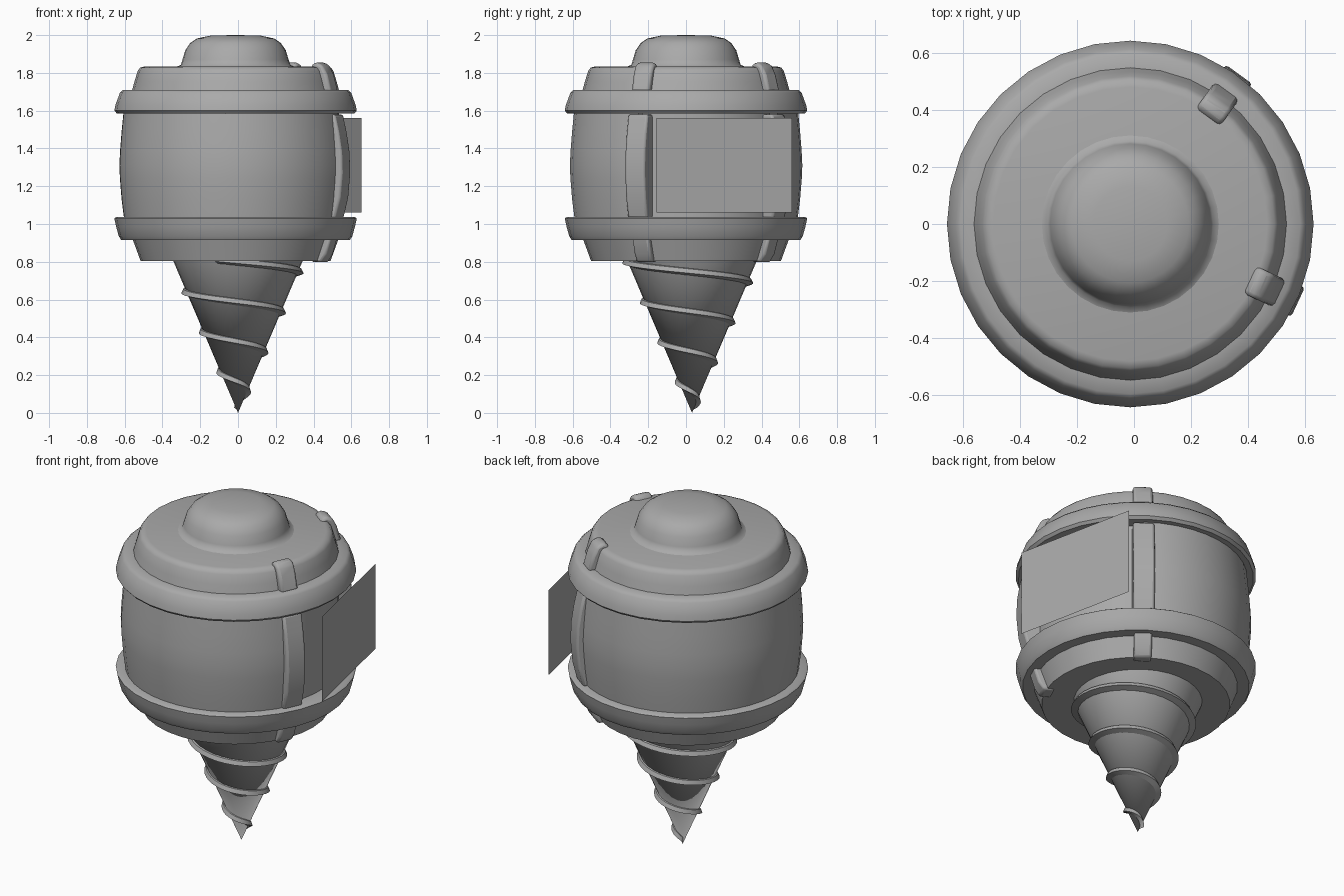
import bpy, bmesh, math
from mathutils import Vector

if "Cube" in bpy.data.objects:
    bpy.data.objects.remove(bpy.data.objects["Cube"])

CX = -0.013                      # axis of the round body
BAR_ANGLES = (-25, 54)           # ribs either side of the window

grey = bpy.data.materials.new("plain grey")
grey.diffuse_color = (0.4, 0.4, 0.4, 1)
grey.use_nodes = True
grey.node_tree.nodes["Principled BSDF"].inputs["Base Color"].default_value = grey.diffuse_color


def finish(name, bm, angle=35, bevel=0, recalc=True):
    if recalc:
        bmesh.ops.recalc_face_normals(bm, faces=bm.faces)
    me = bpy.data.meshes.new(name)
    bm.to_mesh(me)
    bm.free()
    ob = bpy.data.objects.new(name, me)
    bpy.context.collection.objects.link(ob)
    me.materials.append(grey)
    if bevel:
        m = ob.modifiers.new("rounded", 'BEVEL')
        m.width, m.segments = bevel, 2
    bpy.ops.object.select_all(action='DESELECT')
    ob.select_set(True)
    bpy.context.view_layer.objects.active = ob
    bpy.ops.object.shade_smooth_by_angle(angle=math.radians(angle))
    return ob


def lathe(name, profile, cx=CX, cy=0, start=0, end=360, segs=32, angle=35):
    """Turn (radius, z) points, listed bottom to top, about a vertical axis."""
    bm = bmesh.new()
    rings = []
    for i in range(segs + 1):
        a = math.radians(start + (end - start) * i / segs)
        rings.append([bm.verts.new((cx + r * math.cos(a), cy + r * math.sin(a), z))
                      for r, z in profile])
    for p, q in zip(rings, rings[1:]):
        for j in range(len(profile) - 1):
            bm.faces.new((p[j], q[j], q[j + 1], p[j + 1]))
    bmesh.ops.remove_doubles(bm, verts=bm.verts, dist=1e-5)
    return finish(name, bm, angle, recalc=False)


def rib(name, profile, angle, width, bevel):
    """Extrude a (radius, z) outline sideways, standing at an angle on the body."""
    a = math.radians(angle)
    out, side = Vector((math.cos(a), math.sin(a), 0)), Vector((-math.sin(a), math.cos(a), 0))
    bm = bmesh.new()
    pts = [Vector((CX, 0, z)) + out * r - side * width / 2 for r, z in profile]
    face = bm.faces.new([bm.verts.new(p) for p in pts])
    ext = bmesh.ops.extrude_face_region(bm, geom=[face])["geom"]
    bmesh.ops.translate(bm, vec=side * width,
                        verts=[v for v in ext if isinstance(v, bmesh.types.BMVert)])
    return finish(name, bm, 40, bevel)


# Cap, shoulder and upper rim
lathe("dome_cap", [(0.315, 1.832), (0.29, 1.842), (0.281, 1.87), (0.266, 1.92), (0.24, 1.958),
                   (0.205, 1.982), (0.13, 1.998), (0, 2.0)], angle=60)
lathe("upper_shoulder", [(0.55, 1.70), (0.535, 1.755), (0.518, 1.81), (0.505, 1.828),
                         (0.48, 1.834), (0, 1.834)], angle=60)
lathe("upper_rim", [(0.54, 1.59), (0.628, 1.585), (0.642, 1.6), (0.636, 1.63),
                    (0.612, 1.695), (0.595, 1.71), (0.53, 1.71)], angle=50)

# Drum wall, with a shallow window recess between the two ribs
wall = [(0.59, 1.02), (0.604, 1.13), (0.613, 1.24), (0.616, 1.31), (0.612, 1.39),
        (0.604, 1.49), (0.593, 1.6)]
lathe("drum_wall", wall, start=BAR_ANGLES[1], end=360 + BAR_ANGLES[0])
lathe("window_recess", [(0.55, 1.02), (0.55, 1.6)], start=BAR_ANGLES[0],
      end=BAR_ANGLES[1], segs=8)

# Lower rim and underside
lathe("lower_rim", [(0.53, 0.915), (0.605, 0.915), (0.618, 0.935), (0.632, 0.985),
                    (0.642, 1.03), (0.63, 1.038), (0.54, 1.035)], angle=50)
lathe("lower_collar", [(0, 0.805), (0.503, 0.805), (0.545, 0.92)])

# Ribs with matching lugs above and below the rims
for i, a in enumerate(BAR_ANGLES, 1):
    rib(f"side_rib_{i}", [(0.52, 1.03), (0.608, 1.03), (0.636, 1.14), (0.648, 1.27),
                          (0.644, 1.38), (0.628, 1.48), (0.605, 1.58), (0.52, 1.58)],
        a, 0.115, 0.012)
    rib(f"top_lug_{i}", [(0.45, 1.7), (0.58, 1.7), (0.555, 1.79), (0.53, 1.84),
                         (0.495, 1.857), (0.465, 1.845), (0.455, 1.8)], a, 0.105, 0.015)
    rib(f"bottom_lug_{i}", [(0.46, 0.93), (0.46, 0.80), (0.52, 0.797), (0.55, 0.84),
                            (0.578, 0.93)], a, 0.095, 0.012)

# Flat window panel
bm = bmesh.new()
bm.faces.new([bm.verts.new(p) for p in ((0.655, -0.155, 1.06), (0.505, 0.56, 1.06),
                                        (0.505, 0.56, 1.56), (0.655, -0.155, 1.56))])
finish("window_panel", bm, recalc=False)

# Drill cone
DY, TOP, RAD = 0.032, 0.81, 0.345
lathe("drill_cone", [(0, 0), (RAD, TOP)], cx=0, cy=DY, segs=32)

# Spiral cutting edge winding down the cone
bm = bmesh.new()
rows = []
steps = 130
for i in range(steps + 1):
    t = i / steps
    z = 0.81 - 0.775 * t
    a = math.pi + (0.64 - z) / 0.212 * math.tau
    lip = 0.03 * (1 - 0.35 * t)
    row = []
    for dr, dz in ((-0.012, 0.024), (lip * 0.6, 0.015), (lip, -0.008), (-0.012, -0.02)):
        zz = max(z + dz, 0.003)
        r = max(RAD * z / TOP + dr, 0.002)
        row.append(bm.verts.new((r * math.cos(a), DY + r * math.sin(a), zz)))
    rows.append(row)
for p, q in zip(rows, rows[1:]):
    for j in range(4):
        k = (j + 1) % 4
        bm.faces.new((p[j], q[j], q[k], p[k]))
bm.faces.new(rows[0])
bm.faces.new(rows[-1][::-1])
finish("drill_spiral", bm, 35)
